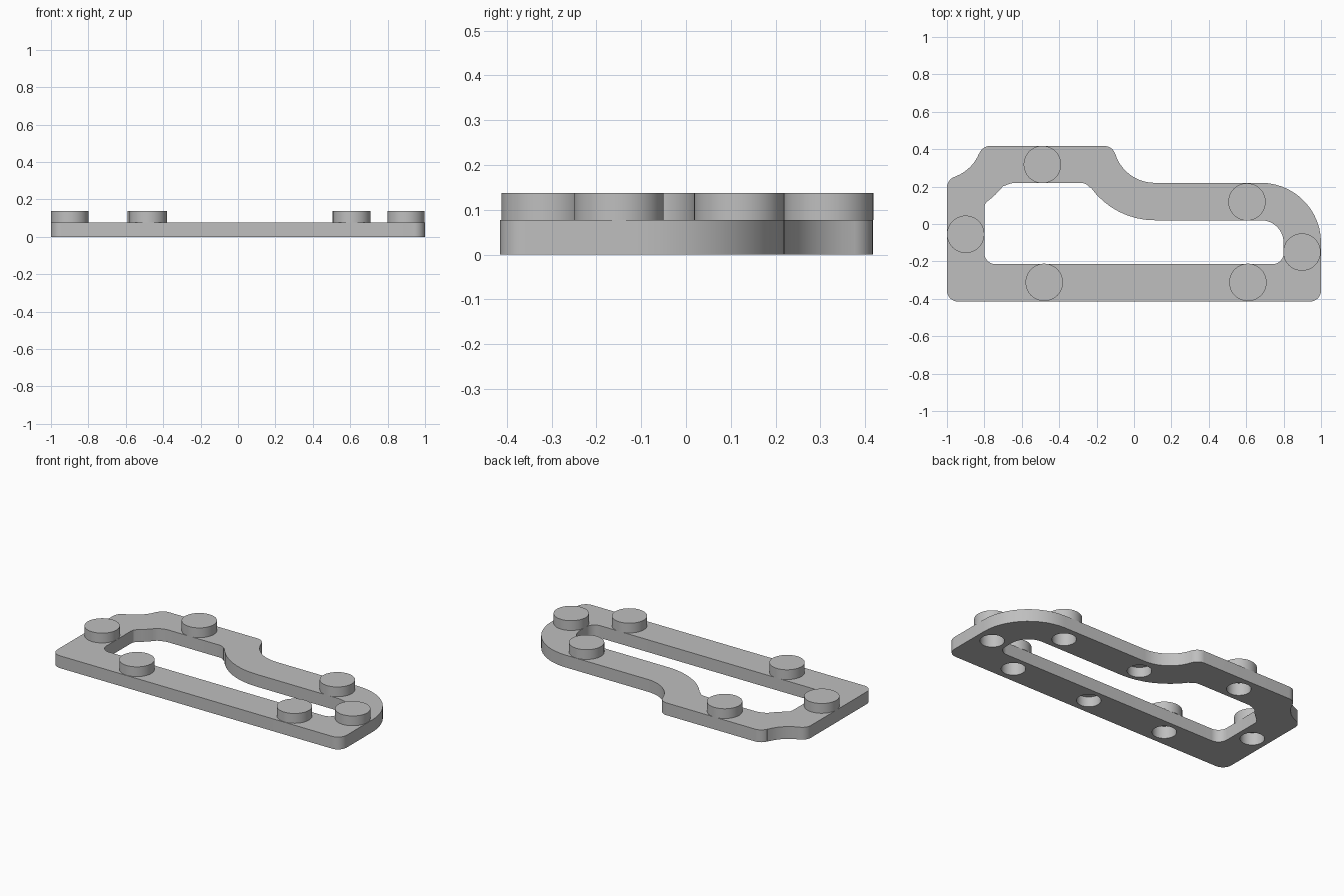
import bpy, bmesh, math

if "Cube" in bpy.data.objects:
    bpy.data.objects.remove(bpy.data.objects["Cube"])

PLATE_H, STUD_TOP, STUD_R, HOLE_R = 0.077, 0.138, 0.1, 0.068

grey = bpy.data.materials.new("light grey")
grey.diffuse_color = (0.52, 0.52, 0.52, 1)
grey.use_nodes = True
grey.node_tree.nodes["Principled BSDF"].inputs["Base Color"].default_value = grey.diffuse_color


def arc(cx, cy, r, a0, a1):
    """Points along an arc, angles in degrees."""
    n = max(4, round(abs(a1 - a0) / 7))
    angles = [math.radians(a0 + (a1 - a0) * i / n) for i in range(n + 1)]
    return [(cx + r * math.cos(a), cy + r * math.sin(a)) for a in angles]


def finish(bm, name):
    bmesh.ops.recalc_face_normals(bm, faces=bm.faces[:])
    mesh = bpy.data.meshes.new(name)
    bm.to_mesh(mesh)
    bm.free()
    mesh.materials.append(grey)
    obj = bpy.data.objects.new(name, mesh)
    bpy.context.collection.objects.link(obj)
    return obj


def cylinder(bm, x, y, z0, z1, r):
    ret = bmesh.ops.create_cone(bm, cap_ends=True, segments=48,
                                radius1=r, radius2=r, depth=z1 - z0)
    bmesh.ops.translate(bm, verts=ret["verts"], vec=(x, y, (z0 + z1) / 2))


def smooth(obj):
    bpy.ops.object.select_all(action='DESELECT')
    obj.select_set(True)
    bpy.context.view_layer.objects.active = obj
    bpy.ops.object.shade_smooth_by_angle(angle=math.radians(30))


# Outer outline of the plate, counter-clockwise from the front right corner
outer = (arc(0.94, -0.355, 0.06, -90, 0)
         + arc(0.68, -0.10, 0.32, 0, 90)
         + arc(0.11, 0.44, 0.22, 270, 196.6)
         + arc(-0.158, 0.357, 0.06, 16.6, 90)
         + arc(-0.77, 0.357, 0.06, 90, 159)
         + arc(-1.032, 0.46, 0.22, -22, -70)
         + arc(-0.94, 0.195, 0.06, 109, 180)
         + arc(-0.94, -0.355, 0.06, 180, 270))

# Long window through the plate
inner = (arc(0.74, -0.155, 0.06, -90, 0)
         + arc(0.68, -0.10, 0.12, 0, 90)
         + arc(0.11, 0.44, 0.42, 270, 215.5)
         + arc(-0.285, 0.16, 0.06, 35.5, 90)
         + [(-0.645, 0.22), (-0.67, 0.213)]
         + arc(-1.032, 0.46, 0.42, -38, -54)
         + [(-0.797, 0.106), (-0.80, 0.085)]
         + arc(-0.74, -0.155, 0.06, 180, 270))

# Plate: fill between the two outlines, then extrude upward
bm = bmesh.new()
for loop in (outer, inner):
    vs = [bm.verts.new((x, y, 0)) for x, y in loop]
    for a, b in zip(vs, vs[1:] + vs[:1]):
        bm.edges.new((a, b))
bmesh.ops.remove_doubles(bm, verts=bm.verts[:], dist=0.002)
bmesh.ops.triangle_fill(bm, edges=bm.edges[:], use_beauty=True, normal=(0, 0, 1))
ext = bmesh.ops.extrude_face_region(bm, geom=bm.faces[:])
top = [g for g in ext["geom"] if isinstance(g, bmesh.types.BMVert)]
bmesh.ops.translate(bm, verts=top, vec=(0, 0, PLATE_H))
plate = finish(bm, "plate")

# Round studs on the top
studs = [(-0.9, -0.055), (-0.49, 0.318), (0.604, 0.118),
         (0.898, -0.15), (0.609, -0.312), (-0.48, -0.312)]
for i, (x, y) in enumerate(studs):
    bm = bmesh.new()
    cylinder(bm, x, y, PLATE_H, STUD_TOP, STUD_R)
    smooth(finish(bm, f"stud_{i + 1}"))

# Sockets in the underside: one below each stud, two blind ones between
bm = bmesh.new()
for x, y in studs:
    cylinder(bm, x, y, -0.05, PLATE_H + 0.05, HOLE_R)
for x, y in [(0.06, 0.118), (0.065, -0.312)]:
    cylinder(bm, x, y, -0.05, 0.062, HOLE_R)
cutter = finish(bm, "socket_cutter")
cutter.hide_render = True

mod = plate.modifiers.new("sockets", 'BOOLEAN')
mod.operation = 'DIFFERENCE'
mod.solver = 'EXACT'
mod.object = cutter
bpy.context.view_layer.objects.active = plate
bpy.ops.object.modifier_apply(modifier=mod.name)
bpy.data.objects.remove(cutter)
smooth(plate)
